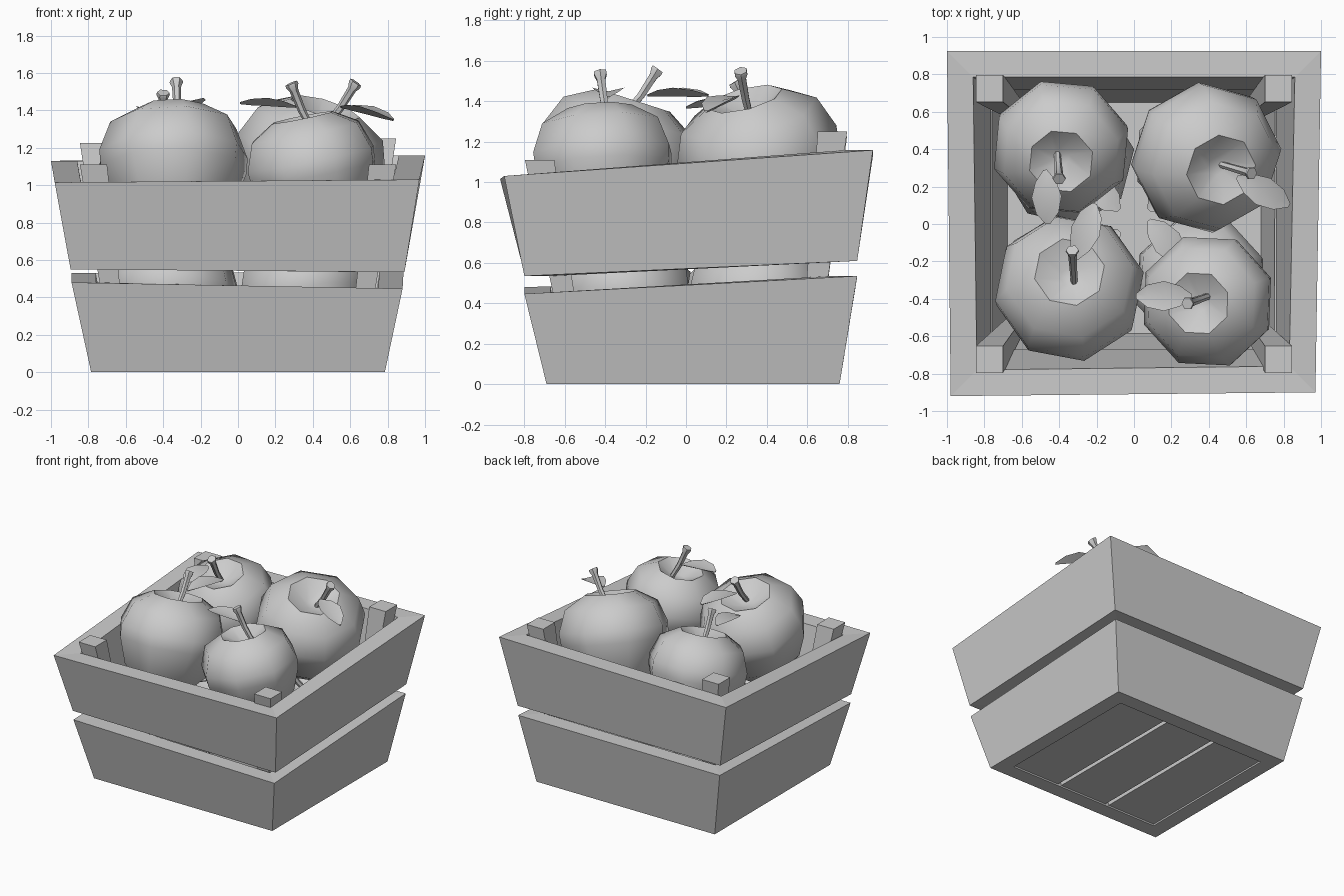
import bpy, bmesh, math
from mathutils import Vector, Matrix

if "Cube" in bpy.data.objects:
    bpy.data.objects.remove(bpy.data.objects["Cube"])

SIGNS = [(-1, -1), (1, -1), (1, 1), (-1, 1)]   # front-left, front-right, back-right, back-left


def make(name, verts, faces, smooth=None):
    me = bpy.data.meshes.new(name)
    me.from_pydata([tuple(v) for v in verts], [], faces)
    bm = bmesh.new()
    bm.from_mesh(me)
    bmesh.ops.recalc_face_normals(bm, faces=bm.faces)
    bm.to_mesh(me)
    bm.free()
    ob = bpy.data.objects.new(name, me)
    bpy.context.collection.objects.link(ob)
    if smooth:
        bpy.ops.object.select_all(action='DESELECT')
        ob.select_set(True)
        bpy.context.view_layer.objects.active = ob
        bpy.ops.object.shade_smooth_by_angle(angle=math.radians(smooth))
    return ob


def band(name, bottom, top, t_bot, t_top):
    """Closed ring of four boards; corners in SIGNS order."""
    def inset(c, t):
        return [(x - sx * t, y - sy * t, z) for (x, y, z), (sx, sy) in zip(c, SIGNS)]
    loops = [bottom, top, inset(top, t_top), inset(bottom, t_bot)]
    faces = [(a * 4 + i, a * 4 + (i + 1) % 4, (a + 1) % 4 * 4 + (i + 1) % 4, (a + 1) % 4 * 4 + i)
             for a in range(4) for i in range(4)]
    make(name, sum(loops, []), faces)


def rings(name, loops, smooth):
    """Skin a stack of equal rings and cap both ends."""
    n = len(loops[0])
    faces = [(a * n + i, a * n + (i + 1) % n, (a + 1) * n + (i + 1) % n, (a + 1) * n + i)
             for a in range(len(loops) - 1) for i in range(n)]
    faces += [tuple(range(n))[::-1], tuple(range((len(loops) - 1) * n, len(loops) * n))]
    return make(name, sum(loops, []), faces, smooth)


# Crate boards: two wonky flared rings
band("lower_boards",
     [(-.785, -.69, 0), (.785, -.69, 0), (.785, .76, 0), (-.785, .76, 0)],
     [(-.89, -.80, .48), (.88, -.80, .447), (.885, .847, .535), (-.89, .847, .53)], .12, .13)
band("upper_boards",
     [(-.895, -.80, .55), (.89, -.80, .535), (.89, .847, .61), (-.895, .847, .61)],
     [(-.98, -.92, 1.015), (.97, -.90, 1.03), (1.0, .925, 1.158), (-1.0, .925, 1.13)], .13, .14)

# Corner posts: slanted with the boards
for (sx, sy), ztop, side in zip(SIGNS, (1.11, 1.11, 1.25, 1.225),
                                ("front_left", "front_right", "back_right", "back_left")):
    y0 = .57 if sy < 0 else .64
    loops = []
    for x, y, w, z in ((.665, y0, .08, .03), (.845, .797, .145, ztop)):
        loops.append([(sx * x, sy * y, z), (sx * (x - w), sy * y, z),
                      (sx * (x - w), sy * (y - w), z), (sx * x, sy * (y - w), z)])
    rings("post_" + side, loops, None)

# Floor slats running front to back
for i in (-1, 0, 1):
    x0, x1 = i * .45 - .21, i * .45 + .21
    x0, x1 = (x0 - .03, x1) if i < 0 else (x0, x1 + .03) if i > 0 else (x0, x1)
    rings("floor_slat", [[(x0, -.60, z), (x1, -.60, z), (x1, .67, z), (x0, .67, z)]
                         for z in (.015, .07)], None)


# Fruit parts
PROFILE = [(.22, -.66), (.5, -.84), (.8, -.52), (.98, -.05), (1, .17), (.85, .57), (.47, .79), (.12, .58)]


def apple(name, center, r, axis, spin):
    rot = Vector((0, 0, 1)).rotation_difference(Vector(axis)).to_matrix()
    loops = [[Vector(center) + rot @ Vector((r * p * math.cos(a), r * p * math.sin(a), r * z))
              for a in (spin + math.tau * k / 8 for k in range(8))] for p, z in PROFILE]
    rings(name, loops, 50)


def stem(name, base, top):
    b, t = Vector(base), Vector(top)
    d = t - b
    rot = Vector((0, 0, 1)).rotation_difference(d).to_matrix()
    loops = []
    for f, r in ((0, .018), (.5, .021), (.88, .024), (.96, .036), (1, .034)):
        c = b + d * f - Vector((0, 0, .02)) * math.sin(math.pi * f)
        loops.append([c + rot @ Vector((r * math.cos(a), r * math.sin(a), 0))
                      for a in (math.tau * k / 6 for k in range(6))])
    rings(name, loops, 40)


def leaf(name, base, tip, w=.08):
    b, t = Vector(base), Vector(tip)
    d = t - b
    side = d.cross(Vector((0, 0, 1))).normalized()
    loops = []
    for f, k in ((0, .12), (.22, .7), (.5, 1), (.8, .75), (1, .15)):
        c = b + d * f + Vector((0, 0, .015 * math.sin(math.pi * f)))
        e, up = side * w * k, Vector((0, 0, .022 * k))
        loops.append([c - e + up, c + Vector((0, 0, .004)), c + e + up,
                      c - Vector((0, 0, .018 * k + .004))])
    rings(name, loops, 35)


# Top layer: center, radius, lean, spin, stem base, stem top, leaf base, leaf tip
TOP = [
    ((-.345, -.355, 1.10), .405, (0, .32, 1), .2,
     (-.32, -.31, 1.33), (-.33, -.14, 1.56), (-.31, -.19, 1.43), (-.21, .11, 1.43)),
    ((.40, -.41, 1.08), .365, (-.2, -.05, 1), .35,
     (.40, -.385, 1.29), (.285, -.425, 1.545), (.31, -.385, 1.42), (.01, -.385, 1.44)),
    ((.375, .365, 1.11), .41, (.3, -.25, 1), .1,
     (.46, .32, 1.31), (.63, .27, 1.55), (.55, .25, 1.42), (.83, .10, 1.35)),
    ((-.39, .42, 1.06), .375, (0, -.3, 1), .3,
     (-.41, .38, 1.26), (-.40, .24, 1.495), (-.475, .29, 1.40), (-.46, 0, 1.37)),
]
for c, r, ax, sp, s0, s1, l0, l1 in TOP:
    apple("top_apple", c, r, ax, sp)
    stem("top_stem", s0, s1)
    leaf("top_leaf", l0, l1)

# Bottom layer, mostly hidden
for (sx, sy), ax, d in zip(SIGNS, ((.1, .2, 1), (-.2, .2, 1), (-.1, -.1, 1), (.1, -.2, 1)),
                           ((.2, .2), (-.2, .24), (-.2, -.2), (.2, -.2))):
    c = Vector((sx * .36, sy * .335 + .02, .41))
    apple("bottom_apple", c, .36, ax, .25 + sx * .1)
    s = c + Vector((0, 0, .19))
    stem("bottom_stem", s, s + Vector((d[0] * .5, d[1] * .5, .2)))
    p = c + Vector((d[0] * .4, d[1] * .4, .31))
    leaf("bottom_leaf", p, p + Vector((d[0], d[1], .02)))
